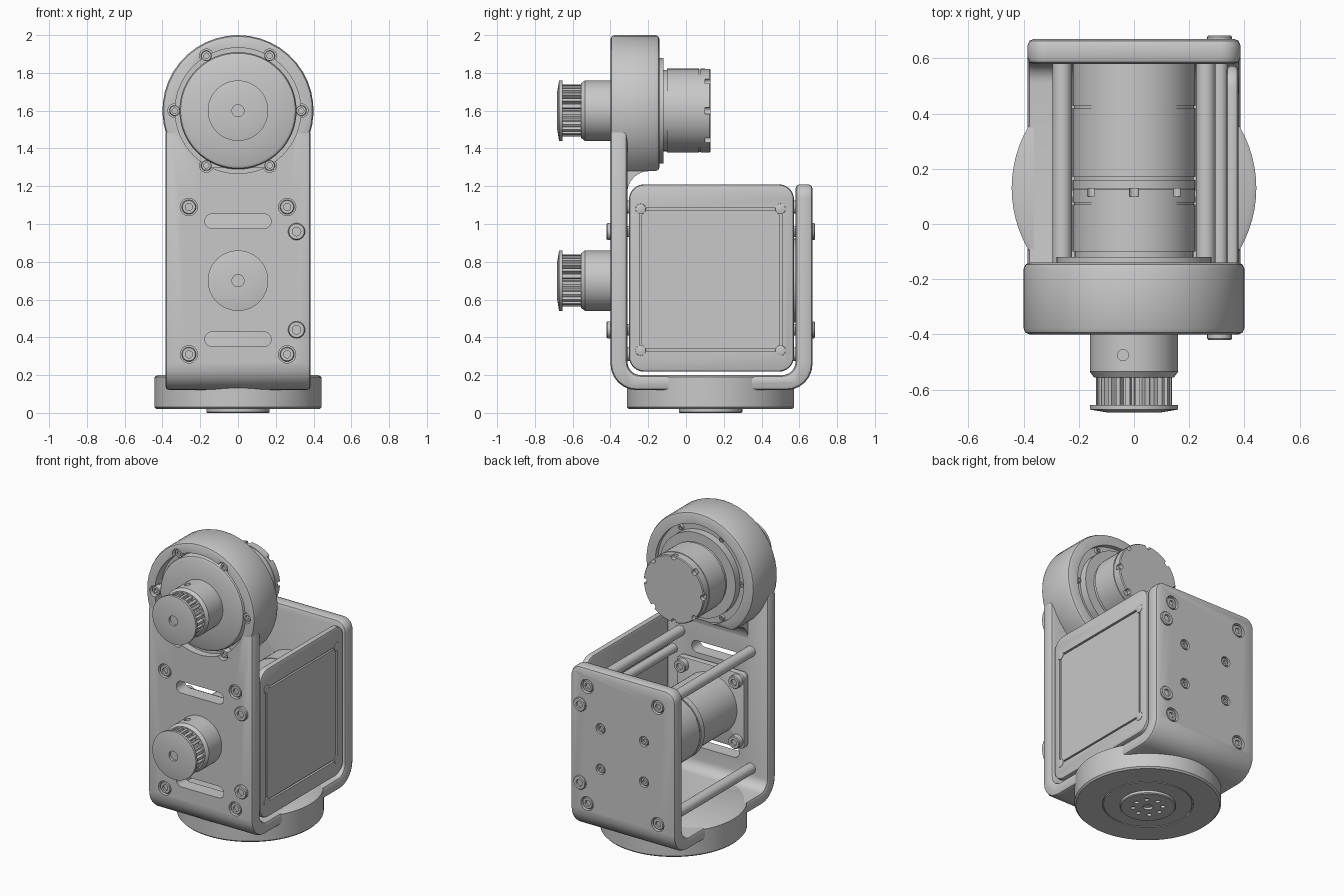
import bpy, bmesh, math
from mathutils import Vector

if "Cube" in bpy.data.objects:
    bpy.data.objects.remove(bpy.data.objects["Cube"], do_unlink=True)

grey = bpy.data.materials.new("machined_grey")
grey.use_nodes = True
grey.diffuse_color = (0.58, 0.58, 0.58, 1)
grey.node_tree.nodes["Principled BSDF"].inputs["Base Color"].default_value = grey.diffuse_color

UP, LOW = 1.6, 0.7          # heights of the two drive axes


def finish(name, bm, bevel=0.0):
    """Turn a bmesh into a shaded object, with an optional softened rim."""
    bmesh.ops.recalc_face_normals(bm, faces=bm.faces)
    mesh = bpy.data.meshes.new(name)
    bm.to_mesh(mesh)
    bm.free()
    obj = bpy.data.objects.new(name, mesh)
    bpy.context.collection.objects.link(obj)
    mesh.materials.append(grey)
    bpy.ops.object.select_all(action='DESELECT')
    bpy.context.view_layer.objects.active = obj
    obj.select_set(True)
    if bevel:
        mod = obj.modifiers.new("rim", 'BEVEL')
        mod.width, mod.segments = bevel, 2
        mod.limit_method, mod.angle_limit = 'ANGLE', math.radians(50)
        bpy.ops.object.modifier_apply(modifier="rim")
    bpy.ops.object.shade_smooth_by_angle(angle=math.radians(30))
    return obj


def rounded(corners, n=6):
    """Outline from (u, w, radius) corners."""
    out = []
    for i, (u, w, r) in enumerate(corners):
        p = Vector((u, w, 0))
        if not r:
            out.append((u, w))
            continue
        a = (Vector((*corners[i - 1][:2], 0)) - p).normalized()
        b = (Vector((*corners[(i + 1) % len(corners)][:2], 0)) - p).normalized()
        half = a.angle(b) / 2
        c = p + (a + b).normalized() * r / math.sin(half)
        reach = r / math.tan(half)
        va, vb = (p + a * reach - c).normalized(), (p + b * reach - c).normalized()
        out += [tuple((c + va.slerp(vb, k / n) * r)[:2]) for k in range(n + 1)]
    return out


def rect(u0, u1, w0, w1, r):
    return rounded([(u0, w0, r), (u1, w0, r), (u1, w1, r), (u0, w1, r)])


def prism_mesh(axis, outline, d0, d1):
    bm = bmesh.new()
    place = (lambda u, w, d: (d, u, w)) if axis == 'x' else (lambda u, w, d: (u, d, w))
    a, b = [[bm.verts.new(place(u, w, d)) for u, w in outline] for d in (d0, d1)]
    bm.faces.new(a)
    bm.faces.new(b[::-1])
    for i in range(len(a)):
        bm.faces.new((a[i - 1], a[i], b[i], b[i - 1]))
    return bm


def prism(name, axis, outline, d0, d1, bevel=0.0):
    return finish(name, prism_mesh(axis, outline, d0, d1), bevel)


def lathe(name, profile, u=0.0, w=0.0, axis='y', seg=64):
    """Spin (radius, depth) pairs about an axis parallel to y or z."""
    bm = bmesh.new()
    rings = []
    for r, d in profile:
        ring = []
        for i in range(seg):
            t = math.tau * i / seg
            p, q = u + r * math.cos(t), w + r * math.sin(t)
            ring.append(bm.verts.new((p, d, q) if axis == 'y' else (p, q, d)))
        rings.append(ring)
    bm.faces.new(rings[0])
    bm.faces.new(rings[-1][::-1])
    for a, b in zip(rings, rings[1:]):
        for i in range(seg):
            bm.faces.new((a[i - 1], a[i], b[i], b[i - 1]))
    return finish(name, bm)


def rod(name, r, d0, d1, u=0.0, w=0.0, axis='y', seg=24):
    return lathe(name, [(r, d0), (r, d1)], u, w, axis, seg)


def cut(target, *cutters):
    for c in cutters:
        mod = target.modifiers.new("cut", 'BOOLEAN')
        mod.operation, mod.solver, mod.object = 'DIFFERENCE', 'EXACT', c
        bpy.ops.object.select_all(action='DESELECT')
        bpy.context.view_layer.objects.active = target
        target.select_set(True)
        bpy.ops.object.modifier_apply(modifier="cut")
        bpy.data.objects.remove(c, do_unlink=True)
    bpy.ops.object.shade_smooth_by_angle(angle=math.radians(30))


def screw(name, r, face, inner, x, z):
    """Cap screw with a round socket; face is the exposed end."""
    s = 0.014 if face < inner else -0.014
    lathe(name, [(r * .5, face + s), (r * .5, face), (r * .9, face), (r, face + s * .4), (r, inner)], x, z, seg=24)


def polar(r, deg, cz):
    t = math.radians(deg)
    return r * math.cos(t), cz + r * math.sin(t)


# U-shaped bracket
bm = prism_mesh('x', rounded([
    (-0.40, 1.5, 0), (-0.40, 0.12, 0.14), (0.67, 0.12, 0.14), (0.67, 1.21, 0),
    (0.58, 1.21, 0), (0.58, 0.2, 0.07), (-0.31, 0.2, 0.07), (-0.31, 1.5, 0)]), -0.385, 0.385)
corners = [e for e in bm.edges if all(v.co.z > 1.2 and v.co.y > 0.5 for v in e.verts)
           and abs(e.verts[0].co.x - e.verts[1].co.x) < 0.001]
bmesh.ops.bevel(bm, geom=corners, offset=0.07, segments=6, profile=0.5, affect='EDGES')
bracket = finish("bracket", bm, 0.022)

# Round drive head with a flat underside and a curved web down to the bracket
drop = math.asin(0.8)
arc = [-drop + (math.pi + 2 * drop) * i / 34 for i in range(35)]
head = prism("drive_head", 'y', [(0.4 * math.cos(t), UP + 0.4 * math.sin(t)) for t in arc], -0.40, -0.14, 0.022)
prism("head_web", 'x', rounded([(-0.35, 1.30, 0), (-0.35, 1.12, 0), (-0.311, 1.12, 0),
                                (-0.311, 1.28, 0.115), (-0.18, 1.28, 0), (-0.18, 1.30, 0)]), -0.24, 0.24)

# Recesses, screw notches, slots and counterbores
for part in (head, bracket):
    cut(part, rod("cutter", 0.333, -0.5, -0.33, 0, UP, seg=64))
    cut(part, *[rod("cutter", 0.036, -0.5, -0.35, *polar(0.335, a, UP)) for a in range(0, 360, 60)])
cut(head, rod("cutter", 0.325, -0.17, 0, 0, UP, seg=64))
cut(bracket, *[prism("cutter", 'y', rect(-0.175, 0.175, z - 0.039, z + 0.039, 0.038), -0.5, -0.25)
               for z in (1.015, 0.39)])
posts = [(x, z) for x in (-0.26, 0.26) for z in (0.31, 1.09)]
motor_bolts = [(x, LOW + dz) for x in (-0.16, 0.16) for dz in (-0.135, 0.135)]
for x, z in posts:
    cut(bracket, rod("cutter", 0.046, -0.5, -0.375, x, z), rod("cutter", 0.046, 0.645, 0.8, x, z))
    screw("post_screw_front", 0.038, -0.395, -0.36, x, z)
    screw("post_screw_back", 0.038, 0.665, 0.63, x, z)
    rod("spacer_post", 0.035, -0.32, 0.59, x, z)
for x, z in motor_bolts:
    cut(bracket, rod("cutter", 0.034, 0.65, 0.8, x, z))
    screw("motor_bolt", 0.027, 0.665, 0.64, x, z)

# Panel screws and their posts
for z in (0.44, 0.96):
    screw("panel_screw_front", 0.045, -0.42, -0.39, 0.31, z)
    screw("panel_screw_back", 0.045, 0.683, 0.66, 0.31, z)
    rod("panel_post", 0.03, -0.32, 0.59, 0.31, z)

# Side cover panel with a grooved centre
panel = prism("side_panel", 'x', rect(-0.302, 0.572, 0.218, 1.21, 0.08), 0.335, 0.378, 0.015)
cut(panel, prism("cutter", 'x', rect(-0.247, 0.507, 0.325, 1.085, 0.01), 0.364, 0.5))
prism("panel_centre", 'x', rect(-0.235, 0.495, 0.337, 1.073, 0.03), 0.35, 0.377)
for y in (-0.24, 0.5):
    for z in (0.33, 1.08):
        ring = [(y + 0.028 * math.cos(k * math.tau / 20), z + 0.028 * math.sin(k * math.tau / 20)) for k in range(20)]
        prism("panel_corner_screw", 'x', ring, 0.35, 0.381, 0.004)

# Turntable base
lathe("base_disc", [(0.425, 0.2), (0.443, 0.19), (0.443, 0.03), (0.433, 0.02), (0.275, 0.02),
                    (0.275, 0.03), (0.268, 0.03), (0.268, 0.02)], 0, 0.13, 'z', 72)
boss = lathe("base_boss", [(0.168, 0.04), (0.168, 0.005), (0.163, 0), (0.12, 0)], 0, 0.13, 'z')
cut(boss, rod("cutter", 0.03, -0.1, 0.015, 0, 0.13, 'z'),
    *[rod("cutter", 0.015, -0.1, 0.015, *polar(0.09, a, 0.13), 'z', 16) for a in range(0, 360, 45)])

# Toothed pulleys on both axes
for tag, z in (("upper", UP), ("lower", LOW)):
    hub = lathe(tag + "_pulley_hub", [(0.16, -0.36), (0.16, -0.535), (0.145, -0.555), (0.1, -0.555)], 0, z)
    cut(hub, rod("cutter", 0.02, z + 0.1, z + 0.3, -0.04, -0.475, 'z'))
    teeth = []
    for i in range(24):
        for f, r in ((0, 0.115), (0.3, 0.115), (0.42, 0.138), (0.88, 0.138)):
            t = math.tau * (i + f) / 24
            teeth.append((r * math.cos(t), z + r * math.sin(t)))
    prism(tag + "_pulley_teeth", 'y', teeth, -0.66, -0.55)
    lathe(tag + "_pulley_flange", [(0.16, -0.655), (0.16, -0.672), (0.1, -0.682), (0.032, -0.682), (0.032, -0.665)], 0, z)

# Upper motor: front cover, rear flange and housing
lathe("upper_cover", [(0.31, -0.32), (0.31, -0.365), (0.304, -0.38), (0.29, -0.388), (0.1, -0.388)], 0, UP)
lathe("upper_flange", [(0.28, -0.18), (0.28, -0.12), (0.2, -0.12)], 0, UP)
motor = lathe("upper_motor", [(0.215, -0.15), (0.215, -0.1), (0.222, -0.1), (0.222, 0.07), (0.218, 0.07), (0.218, 0.078),
                              (0.222, 0.078), (0.222, 0.125), (0.217, 0.131), (0.1, 0.131)], 0, UP)
cut(motor, *[rod("cutter", 0.018, 0.1, 0.2, *polar(0.215, a, UP), 'y', 12) for a in range(0, 360, 45)])
for a in range(0, 360, 60):
    screw("cover_screw", 0.028, -0.385, -0.34, *polar(0.335, a, UP))
    screw("flange_screw", 0.018, -0.155, -0.18, *polar(0.302, a, UP))

# Lower motor on its square mounting plate
prism("lower_mount_plate", 'y', rect(-0.25, 0.25, LOW - 0.25, LOW + 0.25, 0.03), -0.30, -0.255, 0.008)
for x in (-0.2, 0.2):
    for dz in (-0.2, 0.2):
        screw("mount_screw", 0.042, -0.215, -0.27, x, LOW + dz)
lathe("lower_motor", [(0.17, -0.26), (0.2, -0.25), (0.2, 0.1), (0.222, 0.12), (0.222, 0.16), (0.216, 0.16), (0.216, 0.17),
                      (0.222, 0.17), (0.222, 0.42), (0.218, 0.42), (0.218, 0.428), (0.222, 0.428), (0.222, 0.585)], 0, LOW)
